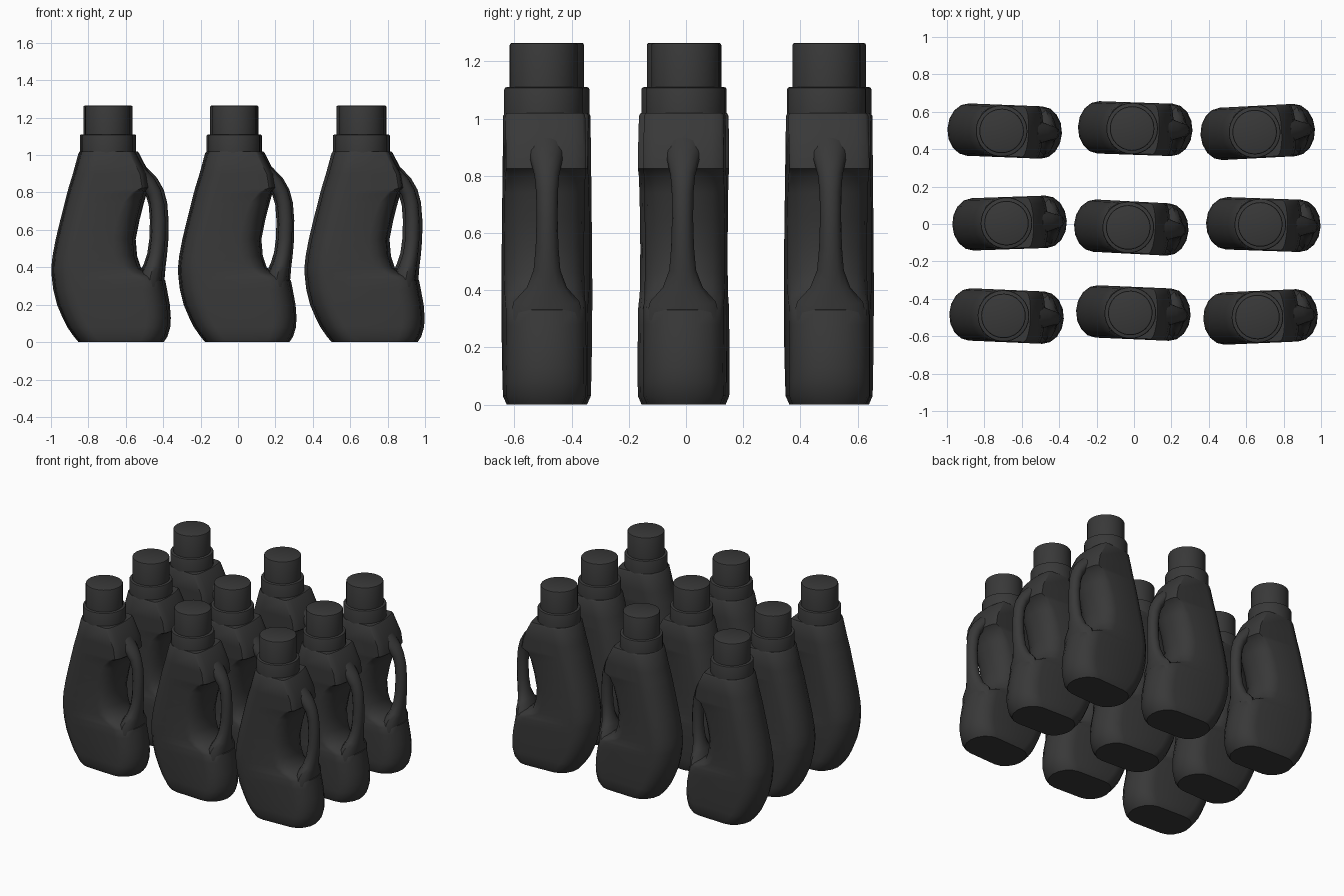
import bpy, bmesh, math
from mathutils import Vector

default = bpy.data.objects.get("Cube")
if default:
    bpy.data.objects.remove(default, do_unlink=True)

# One dark plastic for every part
plastic = bpy.data.materials.new("dark_grey_plastic")
plastic.use_nodes = True
colour = (0.04, 0.04, 0.04, 1)
plastic.diffuse_color = colour
plastic.node_tree.nodes["Principled BSDF"].inputs["Base Color"].default_value = colour

DEPTH = 0.14
NECK_X = -0.015


def loft(name, rings):
    """Skin a list of equal-length point rings and close both ends."""
    bm = bmesh.new()
    loops = [[bm.verts.new(p) for p in ring] for ring in rings]
    n = len(loops[0])
    for low, high in zip(loops, loops[1:]):
        for i in range(n):
            j = (i + 1) % n
            bm.faces.new((low[i], low[j], high[j], high[i]))
    bm.faces.new(loops[0][::-1])
    bm.faces.new(loops[-1])
    bmesh.ops.recalc_face_normals(bm, faces=bm.faces)
    mesh = bpy.data.meshes.new(name)
    bm.to_mesh(mesh)
    bm.free()
    mesh.materials.append(plastic)
    return mesh


def body_ring(z, left, right, round_right, depth=DEPTH, steps=8):
    """Straight-sided section with elliptical ends."""
    ring = []
    for centre, radius, start in ((right - round_right, round_right, -0.5),
                                  (left + 0.11, 0.11, 0.5)):
        for i in range(steps + 1):
            a = math.pi * (start + i / steps)
            ring.append((centre + radius * math.cos(a), depth * math.sin(a), z))
    return ring


def round_ring(radius, z, sides=32):
    turn = math.tau / sides
    return [(NECK_X + radius * math.cos(i * turn), radius * math.sin(i * turn), z)
            for i in range(sides)]


def turned(name, radius, bottom, top, bevel=0.008):
    """Cylinder with a softened upper rim."""
    return loft(name, [round_ring(radius, bottom), round_ring(radius, top - bevel),
                       round_ring(radius - bevel * 0.3, top - bevel * 0.3),
                       round_ring(radius - bevel, top)])


def handle_rings(path, sides=12):
    """Elliptical sections held square to a path in the xz plane."""
    rings = []
    for k, (x, z, thick, wide) in enumerate(path):
        a, b = path[max(k - 1, 0)], path[min(k + 1, len(path) - 1)]
        along = Vector((b[0] - a[0], 0, b[1] - a[1])).normalized()
        across = Vector((along.z, 0, -along.x))
        rings.append([Vector((x, 0, z)) + across * thick * math.cos(t)
                      + Vector((0, wide * math.sin(t), 0))
                      for t in (math.tau * i / sides for i in range(sides))])
    return rings


# Body: height, left edge, right edge, right end rounding
profile = [
    (0, -.16, .27, .11), (.03, -.185, .29, .11), (.08, -.22, .305, .11),
    (.13, -.245, .308, .11), (.2, -.275, .303, .11), (.28, -.295, .288, .11),
    (.33, -.301, .278, .11), (.35, -.303, .25, .11), (.37, -.305, .19, .1),
    (.4, -.305, .148, .1), (.46, -.299, .128, .1), (.55, -.282, .12, .1),
    (.65, -.258, .14, .1), (.74, -.235, .163, .09), (.8, -.22, .18, .06),
    (.825, -.213, .207, .03), (.9, -.19, .195, .03), (1.01, -.16, .138, .03),
]
rings = [body_ring(*row) for row in profile]
rings[0] = body_ring(*profile[0], depth=DEPTH - 0.012)
rings.append(body_ring(1.02, -.152, .13, .03, depth=DEPTH - 0.006))

# Handle: x, height, half thickness, half width
handle_path = [
    (.21, .3, .06, .13), (.222, .36, .055, .115), (.235, .41, .046, .07),
    (.248, .47, .04, .047), (.257, .55, .038, .04), (.259, .65, .037, .037),
    (.252, .74, .037, .038), (.235, .8, .038, .043), (.205, .85, .04, .055),
    (.15, .9, .045, .07),
]

parts = {
    "body": loft("body", rings),
    "handle": loft("handle", handle_rings(handle_path)),
    "neck_collar": turned("neck_collar", 0.138, 1.01, 1.11),
    "cap": turned("cap", 0.119, 1.1, 1.265),
}

# Three rows of bottles: x, y, turn in degrees
places = [
    (-.693, .497, -2.3), (.005, .51, -2), (.66, .492, 3),
    (-.667, .005, 2), (-.016, -.019, -3), (.69, -.003, -2),
    (-.683, -.492, -2.5), (-.005, -.476, -2.5), (.675, -.497, 2.5),
]
objects = []
for number, (x, y, turn) in enumerate(places, 1):
    for name, mesh in parts.items():
        obj = bpy.data.objects.new(f"bottle_{number}_{name}", mesh)
        obj.location = (x, y, 0)
        obj.rotation_euler.z = math.radians(turn)
        bpy.context.collection.objects.link(obj)
        objects.append(obj)

# Smooth shading with crisp rims, once per shared mesh
bpy.ops.object.select_all(action="DESELECT")
for obj in objects[:len(parts)]:
    obj.select_set(True)
bpy.context.view_layer.objects.active = objects[0]
bpy.ops.object.shade_smooth_by_angle(angle=math.radians(40))
